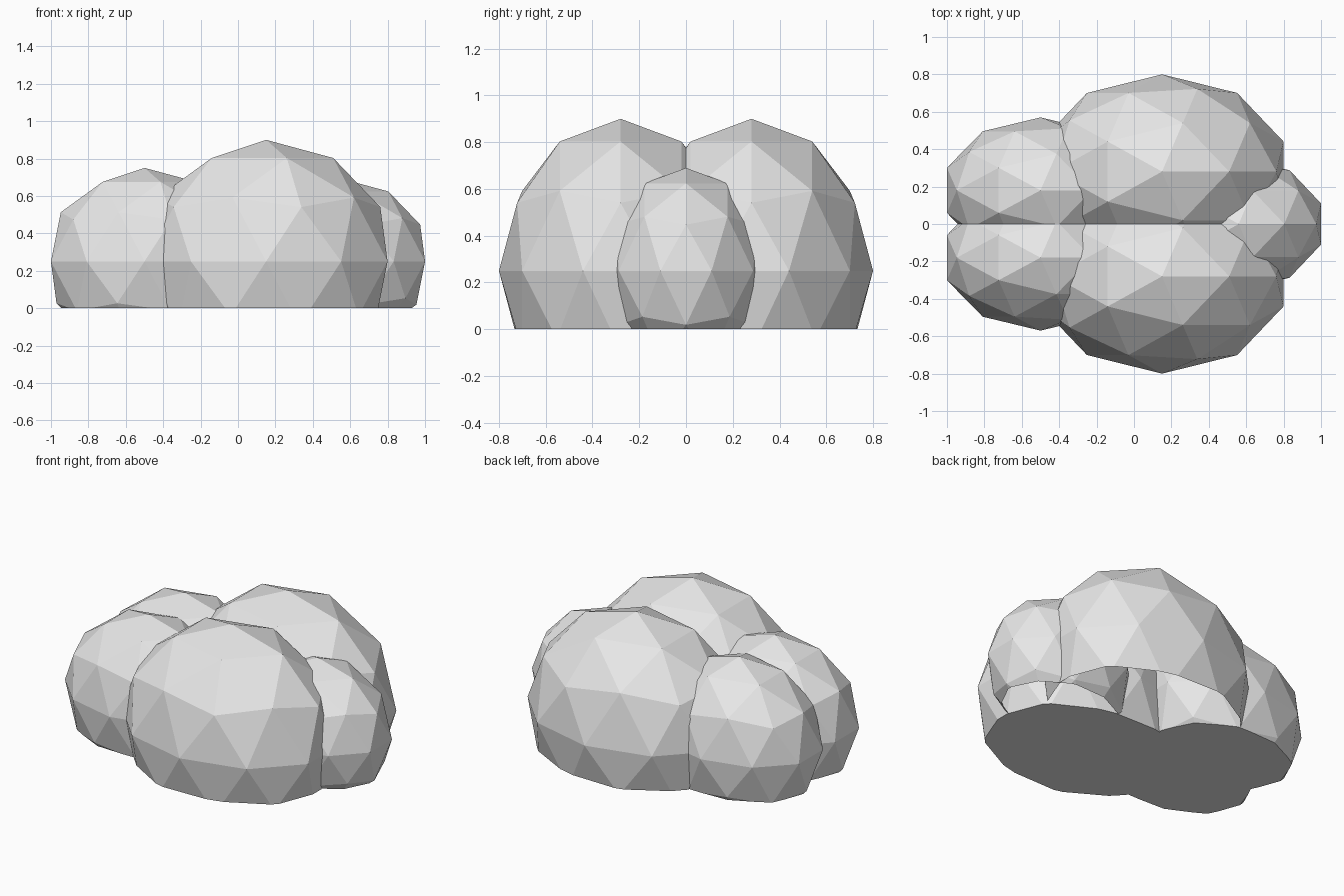
import bpy
import bmesh
from mathutils import Matrix, Vector

cube = bpy.data.objects.get("Cube")
if cube:
    bpy.data.objects.remove(cube, do_unlink=True)

# Single pale grey for the whole cloud
grey = bpy.data.materials.new("pale_grey")
grey.use_nodes = True
colour = (0.8, 0.8, 0.8, 1)
grey.diffuse_color = colour
grey.node_tree.nodes["Principled BSDF"].inputs["Base Color"].default_value = colour

CENTRE_Z = 0.25


def puff(name, x, y, radii, capped):
    """Faceted ellipsoid sliced flat at the ground, with or without a base."""
    bm = bmesh.new()
    place = Matrix.Translation((x, y, CENTRE_Z)) @ Matrix.Diagonal((*radii, 1))
    bmesh.ops.create_icosphere(bm, subdivisions=2, radius=1, matrix=place)
    cut = bmesh.ops.bisect_plane(
        bm, geom=bm.verts[:] + bm.edges[:] + bm.faces[:],
        plane_co=Vector(), plane_no=Vector((0, 0, -1)), clear_outer=True)
    if capped:
        rim = [e for e in cut["geom_cut"] if isinstance(e, bmesh.types.BMEdge)]
        bmesh.ops.contextual_create(bm, geom=rim)
        bmesh.ops.recalc_face_normals(bm, faces=bm.faces[:])
    mesh = bpy.data.meshes.new(name)
    bm.to_mesh(mesh)
    bm.free()
    mesh.materials.append(grey)
    obj = bpy.data.objects.new(name, mesh)
    bpy.context.collection.objects.link(obj)
    return obj


# Mirrored pairs of large and small puffs; the large back one is open below
for side, sign in (("front", -1), ("back", 1)):
    puff(f"large_puff_{side}", 0.15, 0.28 * sign, (0.683, 0.52, 0.65), sign < 0)
    puff(f"small_puff_{side}", -0.5, 0.18 * sign, (0.526, 0.39, 0.5), True)

# Single end puff on the centre line, open below
puff("end_puff", 0.56, 0, (0.463, 0.355, 0.44), False)
